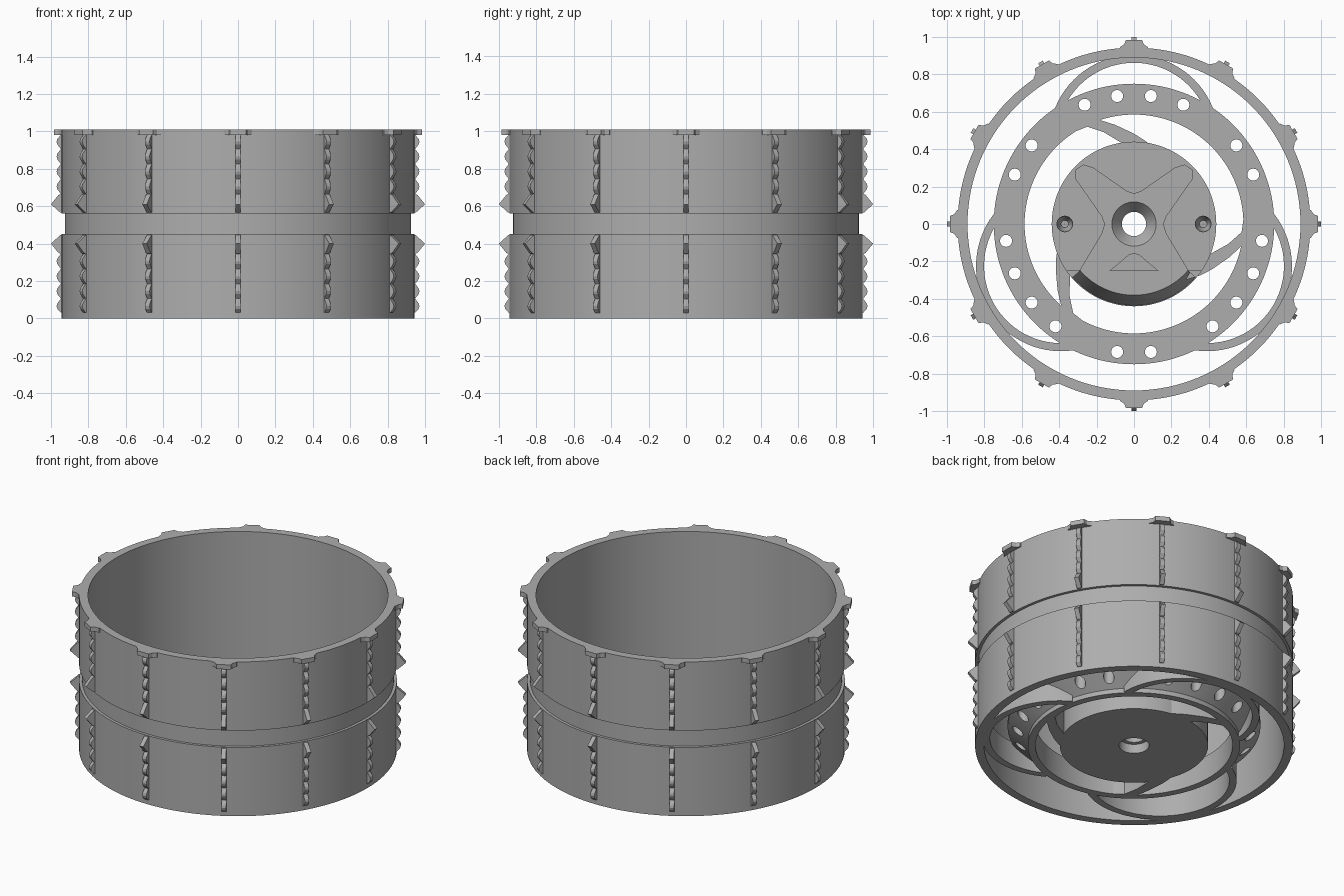
import bpy, bmesh, math
from math import cos, sin, pi, radians
from mathutils import Matrix

cube = bpy.data.objects.get("Cube")
if cube:
    bpy.data.objects.remove(cube, do_unlink=True)

grey = bpy.data.materials.new("plain grey")
grey.use_nodes = True
colour = (0.42, 0.42, 0.42, 1)
grey.diffuse_color = colour
grey.node_tree.nodes["Principled BSDF"].inputs["Base Color"].default_value = colour


def finish(bm, name):
    bmesh.ops.recalc_face_normals(bm, faces=bm.faces)
    mesh = bpy.data.meshes.new(name)
    bm.to_mesh(mesh)
    bm.free()
    mesh.materials.append(grey)
    ob = bpy.data.objects.new(name, mesh)
    bpy.context.collection.objects.link(ob)
    return ob


def lathe(name, profile, steps=128, start=0, end=360, centre=(0, 0)):
    """Turn a closed (radius, height) profile about the z axis."""
    bm = bmesh.new()
    full = end - start == 360
    rows = []
    for i in range(steps if full else steps + 1):
        a = radians(start + (end - start) * i / steps)
        rows.append([bm.verts.new((centre[0] + r * cos(a), centre[1] + r * sin(a), z))
                     for r, z in profile])
    n = len(profile)
    for i in range(steps):
        a, b = rows[i], rows[(i + 1) % len(rows)]
        for j in range(n):
            k = (j + 1) % n
            bm.faces.new((a[j], b[j], b[k], a[k]))
    if not full:
        bm.faces.new(rows[0])
        bm.faces.new(rows[-1])
    return finish(bm, name)


def prism(name, outline, low, high, matrix=None):
    """Extrude a flat outline from low to high along z."""
    bm = bmesh.new()
    face = bm.faces.new([bm.verts.new((x, y, low)) for x, y in outline])
    up = bmesh.ops.extrude_face_region(bm, geom=[face])["geom"]
    bmesh.ops.translate(bm, vec=(0, 0, high - low),
                        verts=[v for v in up if isinstance(v, bmesh.types.BMVert)])
    if matrix:
        bm.transform(matrix)
    return finish(bm, name)


def circle(x, y, r, n=32):
    return [(x + r * cos(2 * pi * i / n), y + r * sin(2 * pi * i / n)) for i in range(n)]


def cut(target, cutters):
    for c in cutters:
        c.hide_render = True
        mod = target.modifiers.new("cut", "BOOLEAN")
        mod.operation = "DIFFERENCE"
        mod.solver = "EXACT"
        mod.object = c
        bpy.context.view_layer.objects.active = target
        bpy.ops.object.modifier_apply(modifier=mod.name)
        bpy.data.objects.remove(c, do_unlink=True)


def turn(angle):
    return Matrix.Rotation(radians(angle), 4, "Z")


# Outer rim with a shallow groove round the middle
rim = lathe("rim", [(0.89, 0), (0.943, 0), (0.943, 0.45), (0.925, 0.45), (0.925, 0.56),
                    (0.943, 0.56), (0.943, 1.01), (0.89, 1.01)])

# Inner ring: thin wall below, flaring out to a flat top, pierced by holes
ring = lathe("inner_ring", [(0.585, 0), (0.63, 0), (0.63, 0.03), (0.75, 0.13),
                            (0.75, 0.16), (0.585, 0.16)])
missing = (7.5, 52.5)
angles = [7.5 + 15 * i for i in range(24)]
cut(ring, [prism("hole_cutter", circle(0.69 * cos(radians(a)), 0.69 * sin(radians(a)), 0.032, 24),
                 -0.1, 0.3) for a in angles if a % 120 not in missing])

# Curved spokes: outer arcs to the rim, short hooks to the hub
hook = [(-0.35, 0.48), (-0.25, 0.52), (-0.16, 0.49), (-0.06, 0.43), (0, 0.38), (0.12, 0.39),
        (0.06, 0.445), (0, 0.483), (-0.1, 0.53), (-0.18, 0.555), (-0.25, 0.57)]
band = [(0.455 * cos(pi * i / 40), 0.45 + 0.455 * sin(pi * i / 40)) for i in range(41)]
band += [(0.412 * cos(pi * i / 40), 0.45 + 0.412 * sin(pi * i / 40)) for i in range(40, -1, -1)]
spokes = []
for i in range(3):
    spokes.append(prism(f"outer_spoke_{i + 1}", band, 0, 0.155, turn(120 * i)))
    spokes.append(prism(f"hub_spoke_{i + 1}", hook, 0, 0.155, turn(120 * i)))

# Hub with bore, cross recess, dimples and a bevelled front edge
TOP = 0.2
hub = prism("hub", circle(0, 0, 0.44, 96), 0, TOP)
half = [(0, 0.16), (0.04, 0.175), (0.22, 0.3), (0.27, 0.315), (0.31, 0.29), (0.31, 0.24),
        (0.17, 0.04), (0.155, 0), (0.17, -0.05), (0.29, -0.25), (0.13, -0.25), (0.03, -0.165)]
cross = half + [(0, -0.155)] + [(-x, y) for x, y in reversed(half[1:])]
cutters = [
    prism("cross_cutter", cross, TOP - 0.03, 0.4),
    prism("step_cutter", [(-0.5, -0.5), (0.5, -0.5), (0.5, -0.25), (-0.5, -0.25)], TOP - 0.03, 0.4),
    lathe("bevel_cutter", [(0.365, 0.21), (0.5, 0.21), (0.5, 0.03), (0.435, 0.03)], 40, 221, 319),
    prism("bore_cutter", circle(0, 0, 0.065), -0.1, 0.4),
    lathe("countersink_cutter", [(0.01, 0.1), (0.065, 0.1), (0.12, 0.172), (0.12, 0.3), (0.01, 0.3)], 48),
    prism("lower_bore_cutter", circle(0, 0, 0.09), -0.1, 0.06),
]
for side in (-1, 1):
    cutters.append(lathe("dimple_cutter", [(0.002, 0.14), (0.02, 0.14), (0.042, 0.19),
                                           (0.042, 0.3), (0.002, 0.3)], 24, centre=(0.37 * side, 0)))
cut(hub, cutters)

# Tread: a top tab and two mirrored toothed ribs at every twelfth of the rim
MID = 0.505
rib = [(0.92, 0.06), (0.95, 0.06), (1.0, 0.105), (0.96, 0.155)]
for bump in range(4):
    z = 0.16 + 0.08 * bump
    rib += [(0.947, z), (0.966, z + 0.025), (0.97, z + 0.04), (0.966, z + 0.055)]
rib += [(0.947, 0.475), (0.92, 0.475)]
tab = [(0.92, -0.075), (0.945, -0.075), (0.96, -0.053), (0.985, -0.043),
       (0.985, 0.043), (0.96, 0.053), (0.945, 0.075), (0.92, 0.075)]
upright = Matrix.Rotation(pi / 2, 4, "X")
for i in range(12):
    spin = turn(30 * i)
    prism(f"top_tab_{i + 1}", tab, 0.98, 1.01, spin)
    for label, s in (("upper", 1), ("lower", -1)):
        outline = [(r, MID + s * z) for r, z in rib]
        prism(f"{label}_rib_{i + 1}", outline, -0.014, 0.014, spin @ upright)

# Smooth the round parts, keeping edges sharp
bpy.ops.object.select_all(action="DESELECT")
for ob in [rim, ring, hub] + spokes:
    ob.select_set(True)
bpy.context.view_layer.objects.active = rim
bpy.ops.object.shade_smooth_by_angle(angle=radians(25))
bpy.ops.object.select_all(action="DESELECT")
